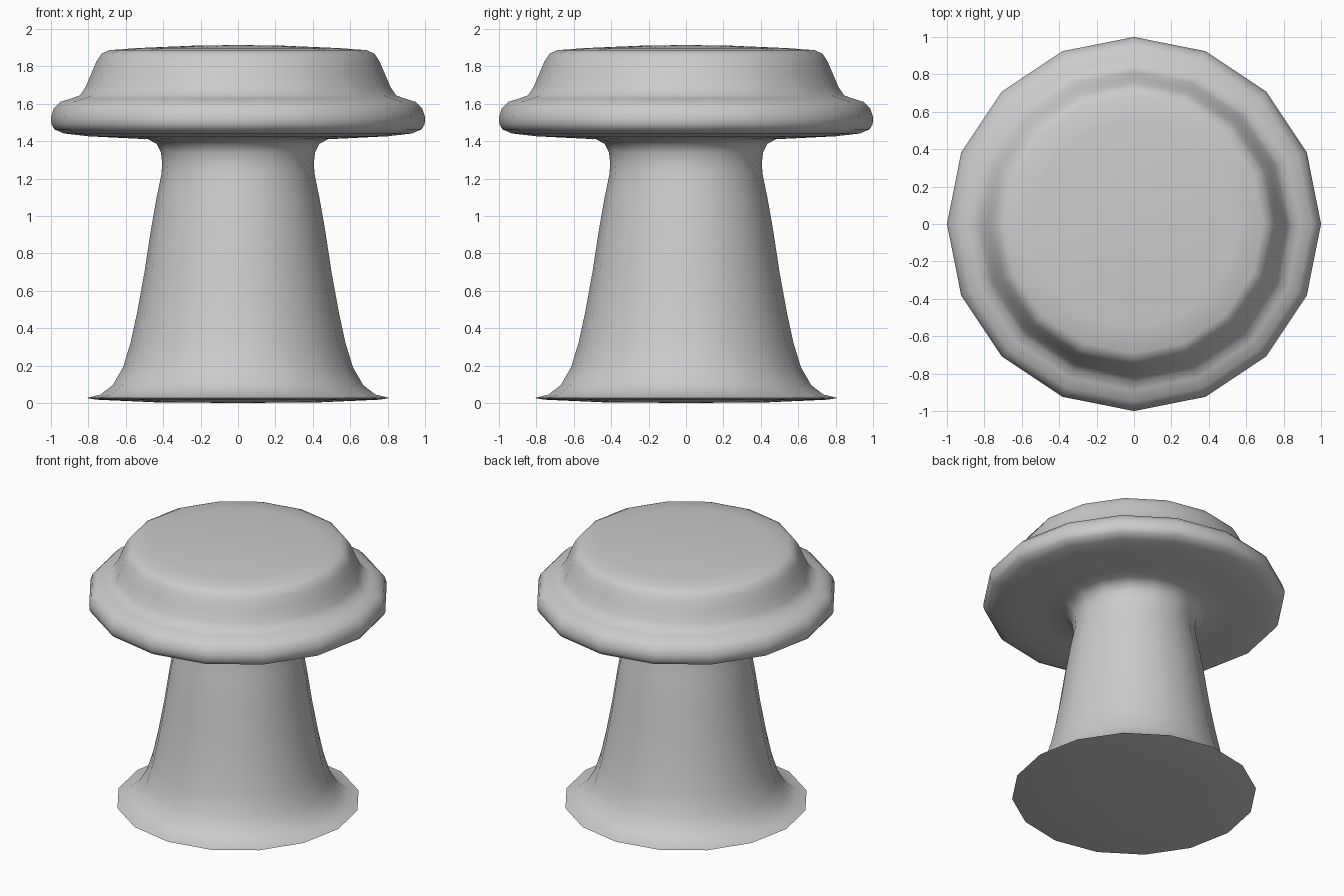
import bpy, bmesh, math

if "Cube" in bpy.data.objects:
    bpy.data.objects.remove(bpy.data.objects["Cube"])

SIDES = 16

# Lathe profile (radius, height), from bottom centre to top centre
foot = [(0, 0), (0.45, 0.004), (0.76, 0.018), (0.81, 0.027)]
stem = [(0.735, 0.045), (0.67, 0.095), (0.615, 0.19), (0.575, 0.32), (0.54, 0.48),
        (0.50, 0.70), (0.465, 0.93), (0.435, 1.10), (0.41, 1.22), (0.405, 1.28),
        (0.412, 1.34), (0.435, 1.385), (0.48, 1.41)]
rim = [(0.62, 1.417), (0.80, 1.426), (0.93, 1.441), (0.98, 1.462), (0.998, 1.49),
       (1.0, 1.53), (0.985, 1.575), (0.95, 1.61), (0.89, 1.628)]
crown = [(0.845, 1.645), (0.815, 1.69), (0.785, 1.76), (0.755, 1.83), (0.73, 1.867),
         (0.69, 1.886), (0.55, 1.897), (0.25, 1.91), (0, 1.914)]
profile = foot + stem + rim + crown


def ring(bm, r, z):
    """One lathe ring, or a single pole vertex on the axis."""
    if r == 0:
        return [bm.verts.new((0, 0, z))] * SIDES
    step = math.tau / SIDES
    return [bm.verts.new((r * math.cos(i * step), r * math.sin(i * step), z))
            for i in range(SIDES)]


# Turned pedestal: flared stem, overhanging rim and raised crown in one skin
bm = bmesh.new()
rings = [ring(bm, r, z) for r, z in profile]
for low, high in zip(rings, rings[1:]):
    for i in range(SIDES):
        j = (i + 1) % SIDES
        corners = dict.fromkeys((low[i], low[j], high[j], high[i]))
        bm.faces.new(list(corners))
bmesh.ops.recalc_face_normals(bm, faces=bm.faces)
mesh = bpy.data.meshes.new("turned_pedestal")
bm.to_mesh(mesh)
bm.free()
obj = bpy.data.objects.new("turned_pedestal", mesh)
bpy.context.collection.objects.link(obj)

# Smooth shading, crisp at the thin foot edge
bpy.context.view_layer.objects.active = obj
obj.select_set(True)
bpy.ops.object.shade_smooth_by_angle(angle=math.radians(60))
